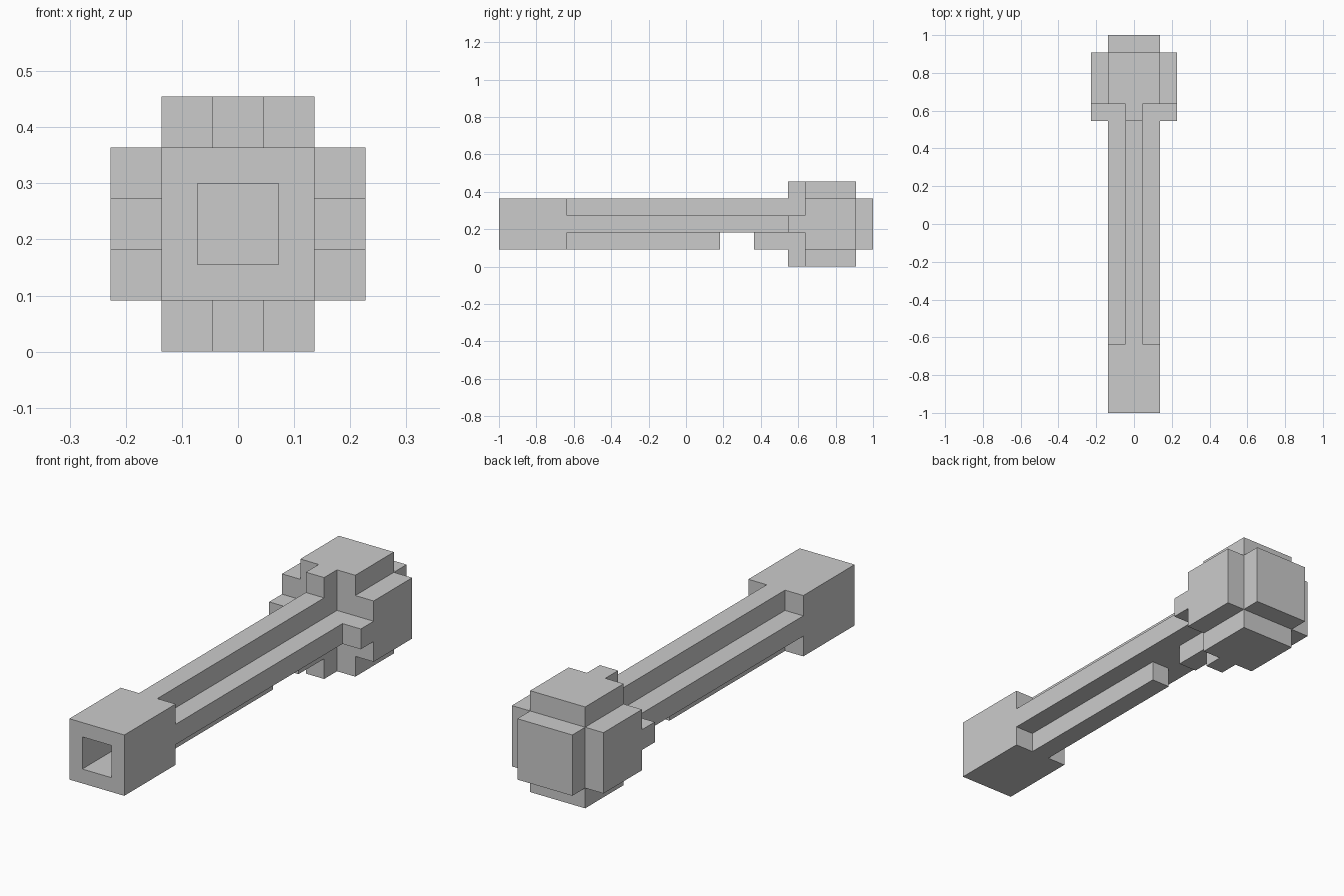
import bpy, bmesh
from mathutils import Vector

if "Cube" in bpy.data.objects:
    bpy.data.objects.remove(bpy.data.objects["Cube"])

U = 1 / 11        # one block; the model is 22 blocks long
ZC = 2.5 * U      # height of the long axis


def cross(a, b):
    """Plus-shaped outline: arm half width a, arm reach b."""
    return [(a, b), (-a, b), (-a, a), (-b, a), (-b, -a), (-a, -a),
            (-a, -b), (a, -b), (a, -a), (b, -a), (b, a), (a, a)]


def square(a):
    return [(a, a), (-a, a), (-a, -a), (a, -a)]


def extrude(name, outline, y0, y1, hole=None):
    """Extrude an x/z outline along y; hole = (rim, depth) in the front."""
    bm = bmesh.new()
    front = bm.faces.new([bm.verts.new((x * U, y0 * U, ZC + z * U))
                          for x, z in outline])
    ext = bmesh.ops.extrude_face_region(bm, geom=[front], use_keep_orig=True)
    verts = [v for v in ext["geom"] if isinstance(v, bmesh.types.BMVert)]
    bmesh.ops.translate(bm, verts=verts, vec=(0, (y1 - y0) * U, 0))
    bmesh.ops.recalc_face_normals(bm, faces=bm.faces[:])
    if hole:
        rim, depth = hole
        face = min(bm.faces, key=lambda f: f.calc_center_median().y)
        bmesh.ops.inset_individual(bm, faces=[face], thickness=rim * U)
        sunk = bmesh.ops.extrude_discrete_faces(bm, faces=[face])["faces"][0]
        bmesh.ops.translate(bm, verts=sunk.verts[:],
                            vec=Vector((0, depth * U, 0)))
        bmesh.ops.recalc_face_normals(bm, faces=bm.faces[:])
    mesh = bpy.data.meshes.new(name)
    bm.to_mesh(mesh)
    bm.free()
    obj = bpy.data.objects.new(name, mesh)
    bpy.context.collection.objects.link(obj)
    return obj


# Square end block with a hole in its front face
extrude("end_block", square(1.5), -11, -7, hole=(1, 3))

# Ribbed shaft, with the bottom rib missing for a short stretch
tee = [(0.5, 1.5), (-0.5, 1.5), (-0.5, 0.5), (-1.5, 0.5),
       (-1.5, -0.5), (1.5, -0.5), (1.5, 0.5), (0.5, 0.5)]
extrude("shaft_long", cross(0.5, 1.5), -7, 2)
extrude("shaft_gap", tee, 2, 4)
extrude("shaft_short", cross(0.5, 1.5), 4, 6)

# Head: thin cross collar, stepped body and square end cap
extrude("head_collar", cross(0.5, 2.5), 6, 7)
extrude("head_body", cross(1.5, 2.5), 7, 10)
extrude("head_cap", square(1.5), 10, 11)
